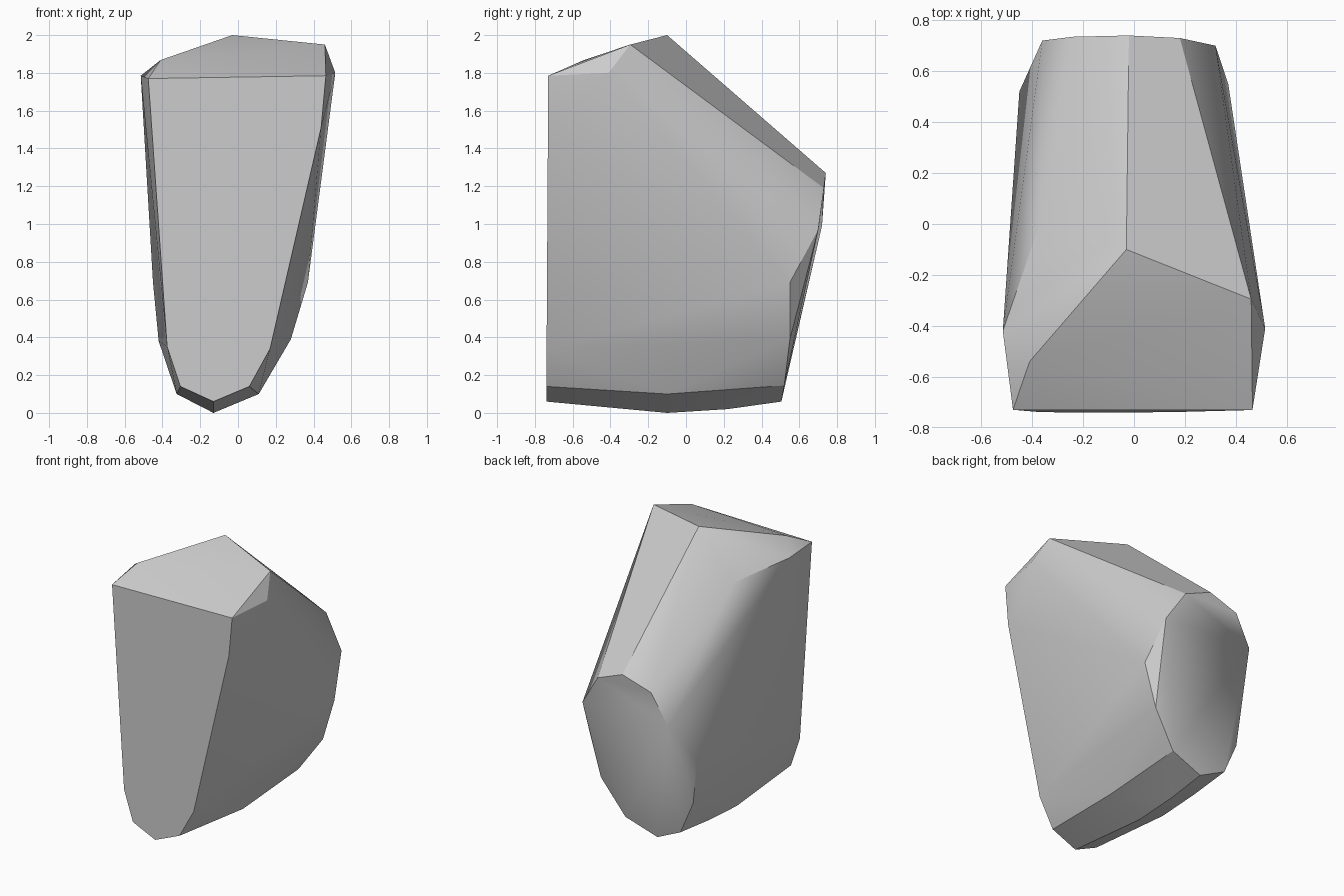
import bpy, bmesh
from math import radians

if "Cube" in bpy.data.objects:
    bpy.data.objects.remove(bpy.data.objects["Cube"], do_unlink=True)

stone = bpy.data.materials.new("stone_grey")
stone.use_nodes = True
grey = (0.6, 0.6, 0.6, 1)
stone.diffuse_color = grey
stone.node_tree.nodes["Principled BSDF"].inputs["Base Color"].default_value = grey

# Flat front outline (x, z), leaning slightly forward at the foot
front = [(-.475, 1.77), (.465, 1.785), (.44, 1.51), (.17, .34),
         (.06, .14), (-.13, .06), (-.305, .14), (-.375, .35)]
corners = [(x, -.74 + .006 * z, z) for x, z in front]

# Back outline
corners += [(-.02, .74, 1.27), (.18, .73, 1.19), (.32, .70, .97), (.37, .55, .69),
            (.28, .55, .39), (.11, .52, .145), (-.13, .505, .06), (-.32, .52, .15),
            (-.42, .52, .38), (-.45, .52, .69), (-.36, .72, .99), (-.24, .735, 1.2)]

# Crown peak and shoulders
corners += [(-.03, -.1, 2), (.46, -.295, 1.95), (.515, -.41, 1.8),
            (-.515, -.42, 1.785), (-.41, -.54, 1.868), (-.37, 0, 1.73)]

# Keel running under the foot, with a bevel line on each side
for y, z in [(-.1, 0), (.22, .02)]:
    corners += [(-.13, y, z), (.11, y, z + .1), (-.325, y, z + .1)]

# Faceted boulder wrapped around the corners
bm = bmesh.new()
for c in corners:
    bm.verts.new(c)
hull = bmesh.ops.convex_hull(bm, input=bm.verts)
loose = {v for v in hull["geom_interior"] + hull["geom_unused"]
         if isinstance(v, bmesh.types.BMVert)}
bmesh.ops.delete(bm, geom=list(loose), context="VERTS")
bmesh.ops.dissolve_limit(bm, angle_limit=radians(1.5), verts=bm.verts, edges=bm.edges)
bmesh.ops.recalc_face_normals(bm, faces=bm.faces)
mesh = bpy.data.meshes.new("boulder")
bm.to_mesh(mesh)
bm.free()
mesh.materials.append(stone)
boulder = bpy.data.objects.new("boulder", mesh)
bpy.context.collection.objects.link(boulder)
bpy.context.view_layer.objects.active = boulder
boulder.select_set(True)
bpy.ops.object.shade_smooth_by_angle(angle=radians(30))
